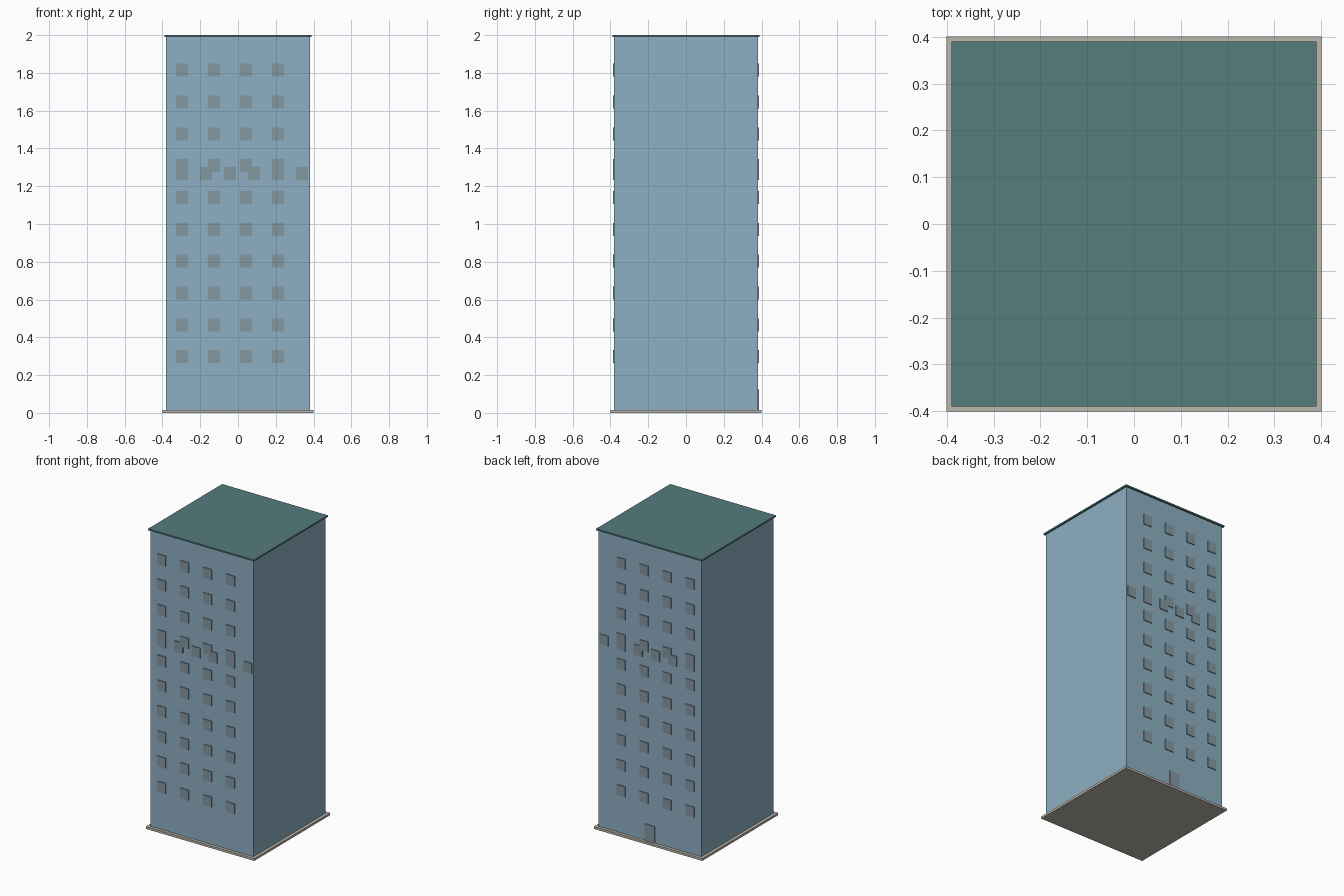
import bpy

if "Cube" in bpy.data.objects:
    bpy.data.objects.remove(bpy.data.objects["Cube"])


def material(name, rgb):
    m = bpy.data.materials.new(name)
    m.diffuse_color = (*rgb, 1.0)
    m.use_nodes = True
    m.node_tree.nodes["Principled BSDF"].inputs["Base Color"].default_value = m.diffuse_color
    return m


def box(name, center, size, mat):
    bpy.ops.mesh.primitive_cube_add(size=1, location=center)
    ob = bpy.context.object
    ob.name = name
    ob.scale = size
    bpy.ops.object.transform_apply(location=False, rotation=False, scale=True)
    ob.data.materials.append(mat)
    return ob


WALL = material("wall_blue", (0.27, 0.43, 0.54))
ROOF = material("roof_teal", (0.09, 0.20, 0.21))
BASE = material("base_stone", (0.50, 0.48, 0.42))
GLASS = material("window_grey", (0.23, 0.31, 0.35))

HALF = 0.38                    # half width of the tower
WIN = (0.063, 0.011, 0.069)    # window panel size

# Base slab, tower and roof slab
box("base_slab", (0, 0, 0.0075), (0.8, 0.8, 0.015), BASE)
box("tower_body", (0, 0, 1.0025), (2 * HALF, 2 * HALF, 1.975), WALL)
box("roof_slab", (0, 0, 1.995), (0.78, 0.78, 0.01), ROOF)

# Window panels on the front and back walls
for side, y in (("front", -HALF), ("back", HALF)):
    # Regular grid of ten floors by four columns
    for row in range(10):
        for col in range(4):
            box(f"{side}_window_{row}_{col}",
                (-0.296 + 0.169 * col, y, 0.298 + 0.1685 * row), WIN, GLASS)
    # Extra denser row that overlaps the seventh floor
    for col in range(6):
        box(f"{side}_extra_window_{col}",
            (-0.296 + 0.1268 * col, y, 1.268), WIN, GLASS)

# Door on the back wall
box("back_door", (0, HALF, 0.07), (0.074, 0.011, 0.11), GLASS)
